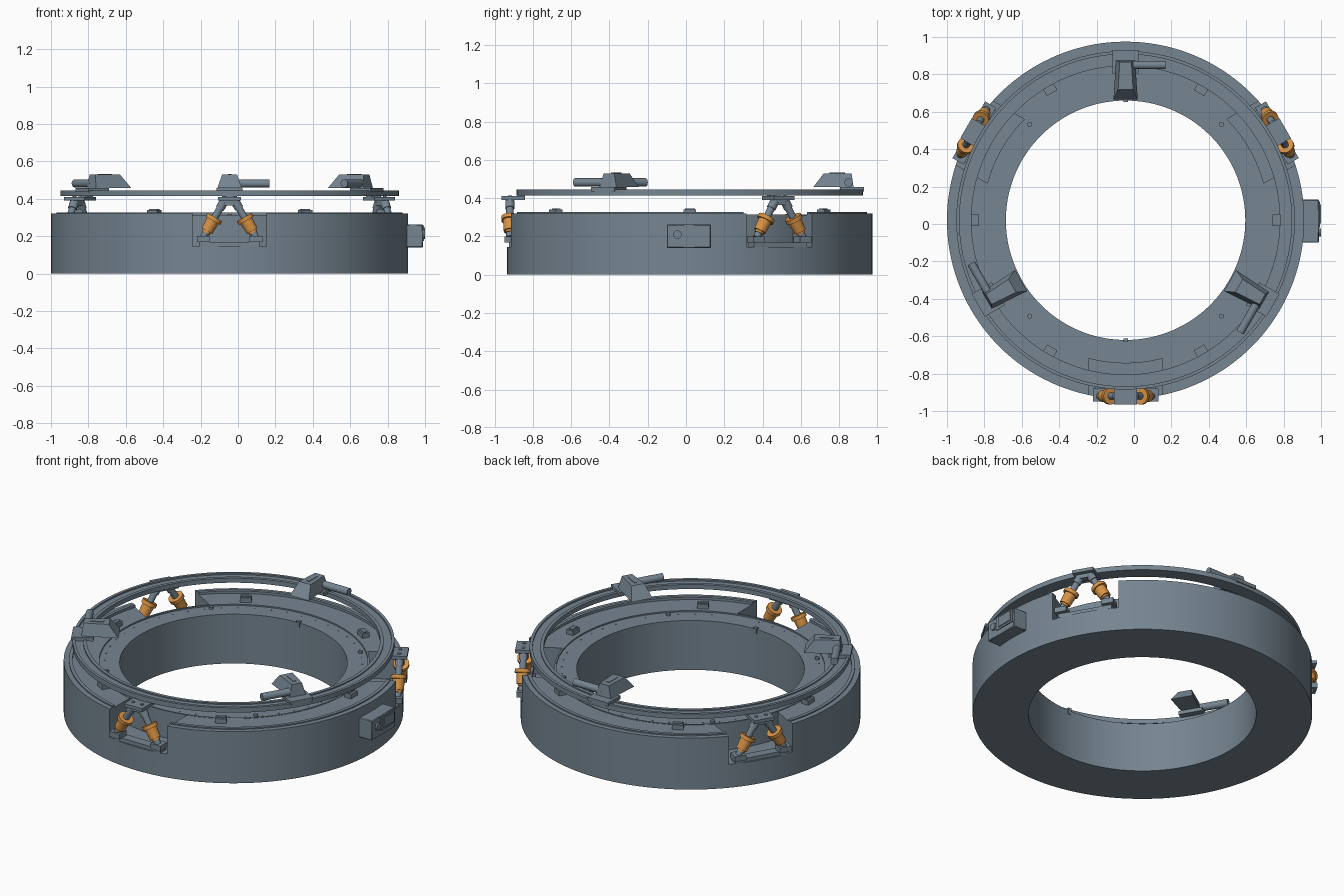
import bpy, bmesh, math
from mathutils import Matrix, Vector

if "Cube" in bpy.data.objects:
    bpy.data.objects.remove(bpy.data.objects["Cube"])

CX, CY = -0.045, 0.02          # axis of the rings


def material(name, rgb):
    m = bpy.data.materials.new(name)
    m.diffuse_color = (*rgb, 1)
    m.use_nodes = True
    m.node_tree.nodes["Principled BSDF"].inputs["Base Color"].default_value = m.diffuse_color
    return m


orange = material("orange", (0.68, 0.29, 0.06))
slate = material("slate", (0.18, 0.235, 0.285))


def place(az):
    # local x = radial, local y = tangential
    return Matrix.Translation((CX, CY, 0)) @ Matrix.Rotation(math.radians(az), 4, 'Z')


def finish(bm, name, mat=slate):
    bmesh.ops.recalc_face_normals(bm, faces=bm.faces)
    me = bpy.data.meshes.new(name)
    bm.to_mesh(me)
    bm.free()
    ob = bpy.data.objects.new(name, me)
    bpy.context.collection.objects.link(ob)
    me.materials.append(mat)
    return ob


def revolve(name, prof, n=144):
    bm = bmesh.new()
    rings = []
    for i in range(n):
        a = 2 * math.pi * i / n
        rings.append([bm.verts.new((CX + r * math.cos(a), CY + r * math.sin(a), z)) for r, z in prof])
    k = len(prof)
    for i in range(n):
        p, q = rings[i], rings[(i + 1) % n]
        for j in range(k):
            bm.faces.new((p[j], q[j], q[(j + 1) % k], p[(j + 1) % k]))
    return finish(bm, name)


def frustum(name, az, low, high, z0, z1, taper=1):
    # low / high = (r0, r1, t0, t1) rectangles at z0 and z1; taper narrows the outer end
    bm = bmesh.new()
    M = place(az)
    loops = []
    for (r0, r1, t0, t1), z in ((low, z0), (high, z1)):
        loops.append([bm.verts.new(M @ Vector((r, t, z)))
                      for r, t in ((r0, t0), (r1, t0 * taper), (r1, t1 * taper), (r0, t1))])
    a, b = loops
    bm.faces.new(a)
    bm.faces.new(b)
    for i in range(4):
        bm.faces.new((a[i], a[(i + 1) % 4], b[(i + 1) % 4], b[i]))
    return finish(bm, name)


def box(name, az, r0, r1, t0, t1, z0, z1):
    return frustum(name, az, (r0, r1, t0, t1), (r0, r1, t0, t1), z0, z1)


def rod(name, az, p, q, ra, rb=None, mat=slate, n=24):
    p, q = Vector(p), Vector(q)
    d = q - p
    bm = bmesh.new()
    M = place(az) @ Matrix.Translation((p + q) / 2) @ d.to_track_quat('Z', 'Y').to_matrix().to_4x4()
    bmesh.ops.create_cone(bm, cap_ends=True, segments=n, radius1=ra,
                          radius2=ra if rb is None else rb, depth=d.length, matrix=M)
    return finish(bm, name, mat)


# inner deck and stepped outer wall
revolve("inner_deck", [(0.64, 0), (0.765, 0), (0.765, 0.314), (0.755, 0.314), (0.755, 0.306), (0.64, 0.306)])
base = revolve("outer_wall", [
    (0.765, 0), (0.955, 0), (0.955, 0.32), (0.925, 0.32), (0.925, 0.327), (0.905, 0.327),
    (0.905, 0.312), (0.765, 0.312)])

# strut pockets cut into the outer wall
for az in (-90, 30, 150):
    cutter = box("pocket_cutter", az, 0.7, 1.1, -0.197, 0.197, 0.145, 0.5)
    cutter.hide_render = True
    mod = base.modifiers.new("pocket", 'BOOLEAN')
    mod.operation, mod.object, mod.solver = 'DIFFERENCE', cutter, 'EXACT'
    bpy.context.view_layer.objects.active = base
    bpy.ops.object.modifier_apply(modifier=mod.name)
    bpy.data.objects.remove(cutter)

# raised upper ring with a channel on top
revolve("upper_ring", [
    (0.825, 0.415), (0.905, 0.415), (0.905, 0.445), (0.888, 0.445), (0.888, 0.436),
    (0.845, 0.436), (0.845, 0.443), (0.825, 0.443)])

# deck clips, bolts and pins
for i in range(6):
    az = 60 * i
    box("deck_clip", az, 0.785, 0.83, -0.032, 0.032, 0.31, 0.34)
    box("clip_pad", az, 0.795, 0.815, -0.026, 0.026, 0.34, 0.346)
for i in range(48):
    rod("deck_bolt", 7.5 * i + 3, (0.725, 0, 0.305), (0.725, 0, 0.308), 0.004, n=6)
for az in (45, 135, 225, 315):
    rod("deck_pin", az, (0.725, 0, 0.3), (0.725, 0, 0.318), 0.013, n=16)
for az in (90, -90):
    frustum("inner_tab", az, (0.636, 0.65, -0.008, 0.008), (0.632, 0.65, -0.012, 0.012), 0.28, 0.318)

# sensor pods on the upper ring
for az in (90, -30, 210):
    box("pod_plate", az, 0.785, 0.91, -0.07, 0.07, 0.436, 0.458)
    frustum("pod_body", az, (0.645, 0.855, -0.065, 0.065), (0.70, 0.845, -0.04, 0.04), 0.458, 0.53, 0.78)
    box("pod_slot", az, 0.73, 0.81, -0.009, 0.009, 0.525, 0.533)
    rod("pod_motor", az, (0.83, -0.02, 0.482), (0.83, -0.213, 0.482), 0.022)

# two-legged struts carrying the upper ring
for az in (-90, 30, 150):
    box("strut_top_plate", az, 0.86, 0.985, -0.062, 0.062, 0.39, 0.41)
    box("strut_spacer", az, 0.86, 0.9, -0.03, 0.03, 0.408, 0.418)
    frustum("strut_bracket", az, (0.92, 0.96, -0.05, 0.05), (0.92, 0.96, -0.035, 0.035), 0.365, 0.392)
    for t in (-0.03, 0.03):
        rod("plate_bolt", az, (0.94, t, 0.41), (0.94, t, 0.414), 0.01, n=12)
    box("pocket_sill", az, 0.89, 0.945, -0.16, 0.16, 0.143, 0.168)
    for s in (-1, 1):
        top, foot = Vector((0.94, 0.03 * s, 0.385)), Vector((0.94, 0.14 * s, 0.195))

        def at(f):
            return foot.lerp(top, f)
        box("strut_foot", az, 0.9, 0.968, min(0.105 * s, 0.175 * s), max(0.105 * s, 0.175 * s), 0.168, 0.2)
        rod("strut_rod", az, at(0), at(1), 0.019)
        rod("strut_knuckle", az, at(0.8), at(1), 0.024)
        rod("actuator_body", az, at(0.17), at(0.5), 0.032, 0.036, orange)
        rod("actuator_flange", az, at(0.46), at(0.56), 0.045, None, orange)
        rod("actuator_collar", az, at(0.12), at(0.2), 0.024, None, orange)

# control box on the right side
cb = box("control_box", 0, 0.93, 1.034, -0.12, 0.11, 0.14, 0.262)
bev = cb.modifiers.new("bevel", 'BEVEL')
bev.width, bev.segments = 0.004, 1
box("control_screen_frame", 0, 1.03, 1.04, -0.04, 0.1, 0.174, 0.257)
box("control_screen", 0, 1.035, 1.045, -0.018, 0.085, 0.186, 0.247)
rod("control_dial", 0, (1.03, -0.065, 0.21), (1.045, -0.065, 0.21), 0.022)

# smooth round surfaces, keep edges crisp
bpy.ops.object.select_all(action='SELECT')
bpy.context.view_layer.objects.active = base
bpy.ops.object.shade_smooth_by_angle(angle=math.radians(30))
